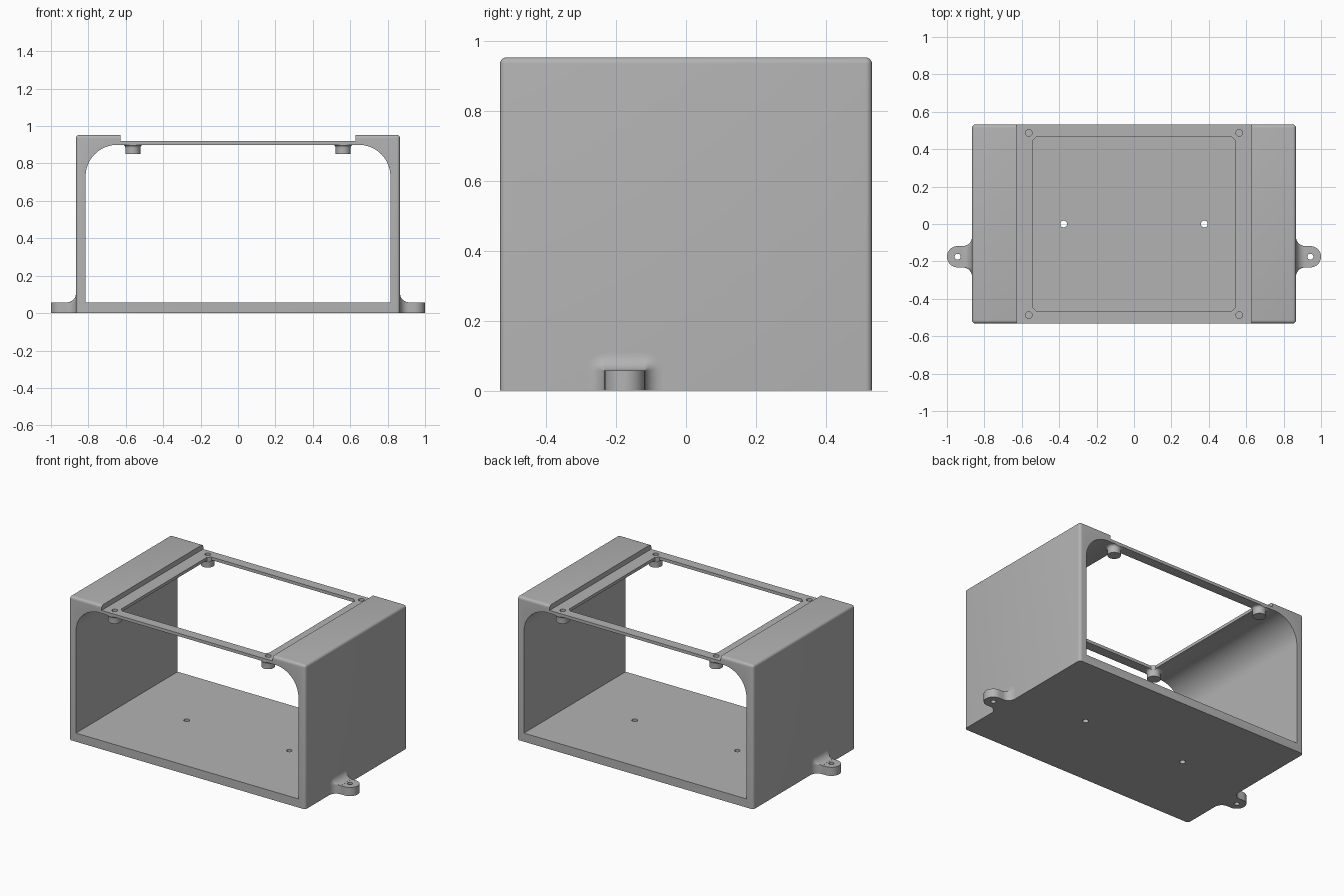
import bpy, bmesh
from math import sin, cos, pi, sqrt, radians
from mathutils import Vector

if "Cube" in bpy.data.objects:
    bpy.data.objects.remove(bpy.data.objects["Cube"])

W, D, H = 0.866, 0.532, 0.953      # half width, half depth, height
T = 0.057                          # floor and tab thickness
CEIL, DECK = 0.9, 0.92             # underside and top of the thin deck
BOSS = (0.5625, 0.487)             # boss position, mirrored to four corners
TAB_Y, TAB_X = -0.175, 0.943       # tab centre
FILLET = 0.05

grey = bpy.data.materials.new("plain grey")
grey.use_nodes = True
colour = (0.45, 0.45, 0.45, 1)
grey.diffuse_color = colour
grey.node_tree.nodes["Principled BSDF"].inputs["Base Color"].default_value = colour


def finish(name, bm):
    bmesh.ops.recalc_face_normals(bm, faces=bm.faces)
    mesh = bpy.data.meshes.new(name)
    bm.to_mesh(mesh)
    bm.free()
    mesh.materials.append(grey)
    obj = bpy.data.objects.new(name, mesh)
    bpy.context.collection.objects.link(obj)
    return obj


def prism(name, outline, offset):
    """Extrude a closed outline of 3D points by an offset."""
    bm = bmesh.new()
    face = bm.faces.new([bm.verts.new(p) for p in outline])
    new = bmesh.ops.extrude_face_region(bm, geom=[face])["geom"]
    bmesh.ops.translate(bm, vec=Vector(offset),
                        verts=[v for v in new if isinstance(v, bmesh.types.BMVert)])
    return finish(name, bm)


def box(name, x, y, z0, z1):
    return prism(name, [(-x, -y, z0), (x, -y, z0), (x, y, z0), (-x, y, z0)], (0, 0, z1 - z0))


def lathe(name, x, y, profile, n=32):
    """Stack rings of (radius, z) into a closed round solid."""
    bm = bmesh.new()
    rings = [[bm.verts.new((x + r * cos(2 * pi * i / n), y + r * sin(2 * pi * i / n), z))
              for i in range(n)] for r, z in profile]
    skin(bm, rings)
    return finish(name, bm)


def skin(bm, rings):
    n = len(rings[0])
    for a, b in zip(rings, rings[1:]):
        for i in range(n):
            j = (i + 1) % n
            bm.faces.new((a[i], a[j], b[j], b[i]))
    bm.faces.new(rings[0])
    bm.faces.new(rings[-1])


def combine(obj, tools, operation):
    for tool in tools:
        tool.hide_render = True
        mod = obj.modifiers.new(operation, "BOOLEAN")
        mod.operation, mod.solver, mod.object = operation, "EXACT", tool
    bake(obj)
    for tool in tools:
        bpy.data.objects.remove(tool)


def bake(obj):
    graph = bpy.context.evaluated_depsgraph_get()
    graph.update()
    mesh = bpy.data.meshes.new_from_object(obj.evaluated_get(graph))
    obj.modifiers.clear()
    obj.data = mesh


def smooth(obj):
    obj.data.shade_smooth()
    obj.data.set_sharp_from_angle(angle=radians(30))


# Shell: block with rounded upright and top edges
bm = bmesh.new()
bmesh.ops.create_cube(bm, size=1)
for v in bm.verts:
    v.co = (v.co.x * 2 * W, v.co.y * 2 * D, (v.co.z + 0.5) * H)
edges = [e for e in bm.edges if any(v.co.z > H / 2 for v in e.verts)]
bmesh.ops.bevel(bm, geom=edges, offset=0.018, segments=5, profile=0.5, affect="EDGES")
shell = finish("shell", bm)

# Tunnel with rounded ceiling corners, and the shallow recess on top
r, inner = 0.17, 0.815
arc = [(inner - r + r * cos(a), CEIL - r + r * sin(a)) for a in [i * pi / 32 for i in range(17)]]
half = [(inner, T)] + arc
outline = half + [(-x, z) for x, z in reversed(half)]
tunnel = prism("tunnel_cutter", [(x, -1, z) for x, z in outline], (0, 2, 0))
recess = box("recess_cutter", 0.627, 1, DECK, 1.1)
combine(shell, [tunnel, recess], "DIFFERENCE")

# Screw bosses flared into the deck, trimmed flush with the open ends
f = 0.017
flare = [(0.04 + f * (1 - cos(a)), CEIL - f + f * sin(a)) for a in [i * pi / 12 for i in range(7)]]
corners = [(sx * BOSS[0], sy * BOSS[1]) for sx in (-1, 1) for sy in (-1, 1)]
bosses = []
for x, y in corners:
    boss = lathe("screw_boss", x, y, [(0.04, 0.85)] + flare + [(0.05, CEIL + 0.01)])
    combine(boss, [box("trim", 1, D, 0.5, 1)], "INTERSECT")
    bosses.append(boss)
combine(shell, bosses, "UNION")

# Deck opening with clipped corners, boss holes and floor holes
ox, oy, c = 0.542, 0.467, 0.02
quad = [(ox, oy - c), (ox - c, oy)]
opening = (quad + [(-x, y) for x, y in reversed(quad)]
           + [(-x, -y) for x, y in quad] + [(x, -y) for x, y in reversed(quad)])
cutters = [prism("opening_cutter", [(x, y, 0.8) for x, y in opening], (0, 0, 0.3))]
cutters += [lathe("boss_hole", x, y, [(0.018, 0.86), (0.018, 1)]) for x, y in corners]
cutters += [lathe("floor_hole", x, 0, [(0.018, -0.1), (0.018, 0.2)]) for x in (-0.376, 0.376)]
combine(shell, cutters, "DIFFERENCE")
smooth(shell)

# Mounting tabs: round-ended lug with a filleted root on each side wall
start = W + FILLET
for side, label in ((1, "left"), (-1, "right")):
    ends = [i * pi / 24 - pi / 2 for i in range(25)]
    plan = [(start, -T)] + [(TAB_X + T * cos(a), T * sin(a)) for a in ends] + [(start, T)]
    lug = prism(label + "_tab", [(side * x, TAB_Y + y, 0) for x, y in plan], (0, 0, T))
    combine(lug, [lathe("tab_hole", side * TAB_X, TAB_Y, [(0.016, -0.1), (0.016, 0.2)])],
            "DIFFERENCE")
    smooth(lug)

    bm = bmesh.new()
    rings = []
    for k in range(11):
        a = k * pi / 20
        x = W + FILLET * (1 - cos(a))
        e = max(FILLET * (1 - sin(a)), 0.0005)
        right = [(T + e, 0)] + [(T + e * cos(b), T + e * sin(b))
                                for b in [i * pi / 16 for i in range(9)]]
        ring = right + [(-y, z) for y, z in reversed(right)]
        rings.append([bm.verts.new((side * x, TAB_Y + y, z)) for y, z in ring])
    skin(bm, rings)
    smooth(finish(label + "_tab_root", bm))
